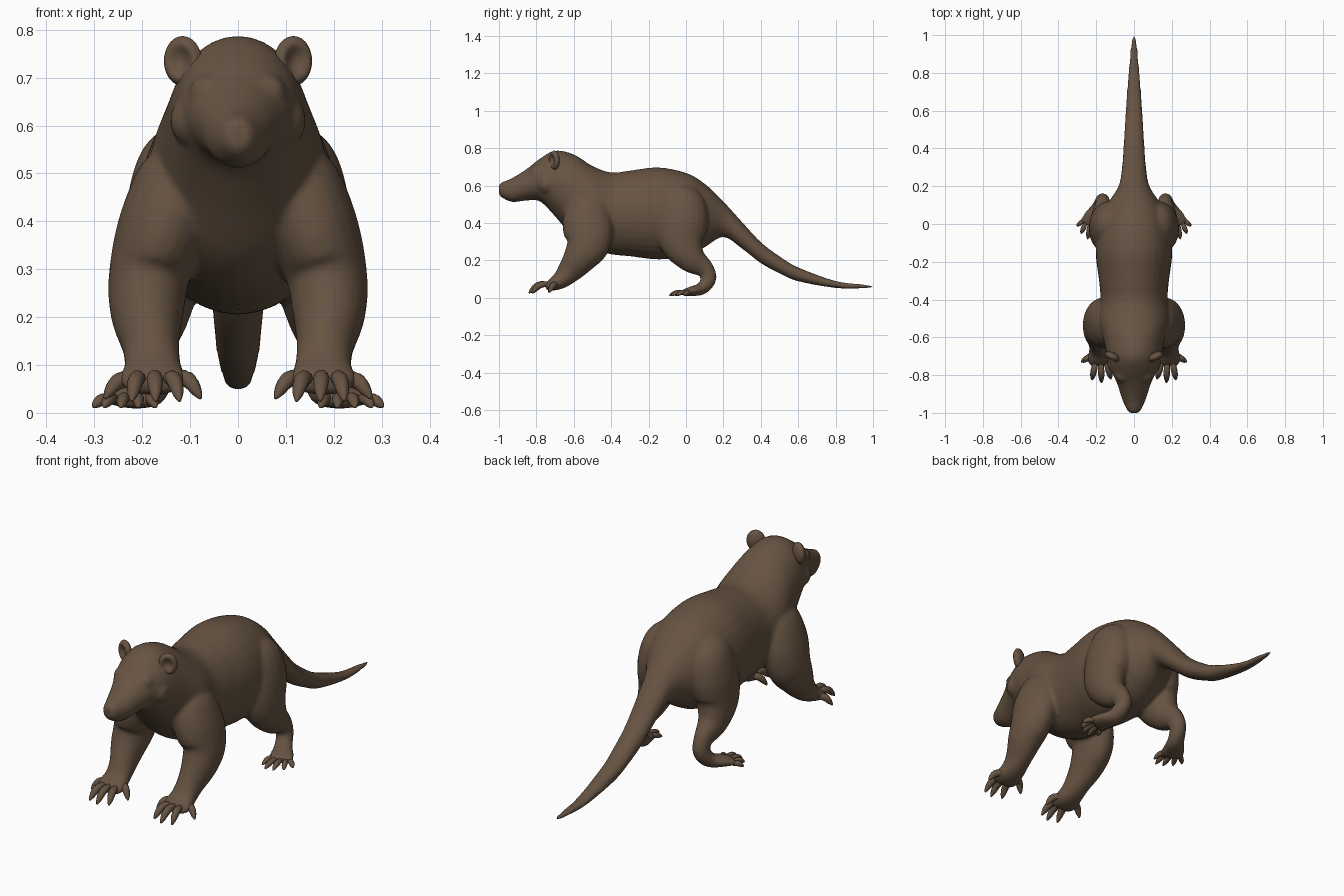
import bpy, bmesh, math
from mathutils import Vector, Matrix

if "Cube" in bpy.data.objects:
    bpy.data.objects.remove(bpy.data.objects["Cube"])

fur = bpy.data.materials.new("brown fur")
fur.use_nodes = True
fur.diffuse_color = (0.135, 0.088, 0.055, 1)
fur.node_tree.nodes["Principled BSDF"].inputs["Base Color"].default_value = fur.diffuse_color


def spline(rows, steps):
    """Catmull-Rom interpolation through rows of numbers."""
    out = []
    for i in range(len(rows) - 1):
        p = [rows[max(i - 1, 0)], rows[i], rows[i + 1], rows[min(i + 2, len(rows) - 1)]]
        for k in range(steps):
            t = k / steps
            out.append([b + 0.5 * t * (c - a + t * (2 * a - 5 * b + 4 * c - d + t * (3 * (b - c) + d - a)))
                        for a, b, c, d in zip(*p)])
    return out + [list(rows[-1])]


def skin(bm, rings):
    """Joins rings of points into a closed tube."""
    loops = [[bm.verts.new(p) for p in ring] for ring in rings]
    n = len(loops[0])
    for a, b in zip(loops, loops[1:]):
        for i in range(n):
            bm.faces.new((a[i], a[(i + 1) % n], b[(i + 1) % n], b[i]))
    bm.faces.new(loops[0][::-1])
    bm.faces.new(loops[-1])


def limb(bm, rows, side=1, sides=20, steps=5):
    """Tube along (x, y, z, width radius, depth radius) rows."""
    rows = spline(rows, steps)
    pts = [Vector((side * r[0], r[1], r[2])) for r in rows]
    rings = []
    for i, r in enumerate(rows):
        t = (pts[min(i + 1, len(pts) - 1)] - pts[max(i - 1, 0)]).normalized()
        a = (Vector((1, 0, 0)) - t * t.x).normalized()
        b = t.cross(a)
        rings.append([pts[i] + a * r[3] * math.cos(w) + b * r[4] * math.sin(w)
                      for w in (math.tau * k / sides for k in range(sides))])
    skin(bm, rings)


def finish(name, bm):
    bmesh.ops.recalc_face_normals(bm, faces=bm.faces)
    for f in bm.faces:
        f.smooth = True
    me = bpy.data.meshes.new(name)
    bm.to_mesh(me)
    bm.free()
    me.materials.append(fur)
    ob = bpy.data.objects.new(name, me)
    bpy.context.collection.objects.link(ob)
    return ob


# Head, torso and tail: y, top, bottom, half width
trunk = [
    (-1.0, .60, .56, .018), (-.99, .615, .54, .034), (-.93, .64, .512, .062),
    (-.85, .69, .52, .088), (-.78, .745, .515, .118), (-.70, .787, .435, .142),
    (-.60, .767, .32, .165), (-.50, .705, .26, .19), (-.40, .67, .232, .178),
    (-.30, .68, .222, .185), (-.15, .697, .205, .203), (0, .668, .22, .19),
    (.1, .61, .27, .145), (.2, .515, .325, .082), (.3, .405, .262, .064),
    (.4, .298, .185, .056), (.5, .222, .13, .05), (.6, .163, .088, .044),
    (.8, .09, .052, .03), (.95, .072, .05, .016), (1.0, .064, .056, .005)]
body = bmesh.new()
skin(body, [[(w * math.cos(a), y, (top + low) / 2 + (top - low) / 2 * math.sin(a))
             for a in (math.tau * k / 32 for k in range(32))]
            for y, top, low, w in spline(trunk, 5)])

# Legs: x, y, z, width radius, depth radius
front_leg = [
    (.09, -.53, .60, .02, .03), (.11, -.53, .5, .09, .11), (.155, -.525, .39, .095, .135),
    (.185, -.525, .29, .085, .12), (.19, -.57, .21, .077, .09), (.182, -.625, .14, .06, .066),
    (.178, -.67, .095, .06, .048), (.178, -.715, .07, .07, .034), (.178, -.75, .055, .055, .018)]
hind_leg = [
    (.08, .0, .6, .03, .04), (.11, -.01, .53, .09, .11), (.135, -.015, .42, .1, .135),
    (.155, -.02, .3, .085, .12), (.165, .03, .21, .065, .08), (.165, .1, .155, .042, .05),
    (.168, .12, .1, .038, .042), (.185, .085, .05, .042, .034), (.215, .03, .035, .055, .026),
    (.235, -.01, .028, .058, .018)]

for side in (-1, 1):
    limb(body, front_leg, side)
    limb(body, hind_leg, side)
    # Cheeks and brows
    for centre, r in (((.085, -.74, .61), .058), ((.062, -.80, .668), .04)):
        bmesh.ops.create_uvsphere(body, u_segments=20, v_segments=12, radius=r,
                                  matrix=Matrix.Translation((side * centre[0], *centre[1:])))

# Blend the trunk and legs into one skin
body_ob = finish("body", body)
blend = body_ob.modifiers.new("blend", "REMESH")
blend.mode = "VOXEL"
blend.voxel_size = 0.009
blend.use_smooth_shade = True
relax = body_ob.modifiers.new("relax", "SMOOTH")
relax.factor = 0.5
relax.iterations = 6

# Toes: root and tip of each
front_toes = [((.135, -.69, .07), (.078, -.735, .03)), ((.145, -.735, .07), (.122, -.82, .025)),
              ((.175, -.74, .072), (.172, -.84, .025)), ((.205, -.735, .07), (.222, -.825, .025)),
              ((.215, -.69, .065), (.278, -.73, .03))]
hind_toes = [((.19, .01, .03), (.172, -.06, .012)), ((.21, -.005, .03), (.208, -.09, .012)),
             ((.235, -.005, .03), (.245, -.08, .012)), ((.258, .0, .028), (.28, -.05, .012)),
             ((.265, .02, .026), (.303, -.01, .012))]


def toes(name, pairs, side, r, lift):
    bm = bmesh.new()
    for root, tip in pairs:
        a, b = Vector(root), Vector(tip)
        rows = []
        for t, rise, k in ((0, 0, .8), (.3, .8, 1), (.6, 1, 1), (.85, .45, .7), (1, 0, .2)):
            p = a.lerp(b, t)
            rows.append((p.x, p.y, p.z + rise * lift, r * k, r * k))
        limb(bm, rows, side, 10, 3)
    finish(name, bm)


# Ears: a round cup, hollow in front
def ear(name, side):
    bm = bmesh.new()
    bmesh.ops.create_uvsphere(bm, u_segments=28, v_segments=18, radius=1)
    for v in bm.verts:
        if v.co.y < 0:
            v.co.y = -.55 * math.sin(math.pi * min(1, math.hypot(v.co.x, v.co.z)) ** 2)
    bm.transform(Matrix.Translation((side * .116, -.705, .735))
                 @ Matrix.Rotation(side * .45, 4, "Z")
                 @ Matrix.Diagonal((.043, .026, .052, 1)))
    finish(name, bm)


for side, word in ((1, "left"), (-1, "right")):
    toes("front_toes_" + word, front_toes, side, .0165, .02)
    toes("hind_toes_" + word, hind_toes, side, .0125, .008)
    ear("ear_" + word, side)

# Nose pad with two nostrils
nose = bmesh.new()
bmesh.ops.create_uvsphere(nose, u_segments=20, v_segments=12, radius=1)
nose.transform(Matrix.Translation((0, -.978, .588)) @ Matrix.Diagonal((.032, .022, .026, 1)))
finish("nose", nose)
